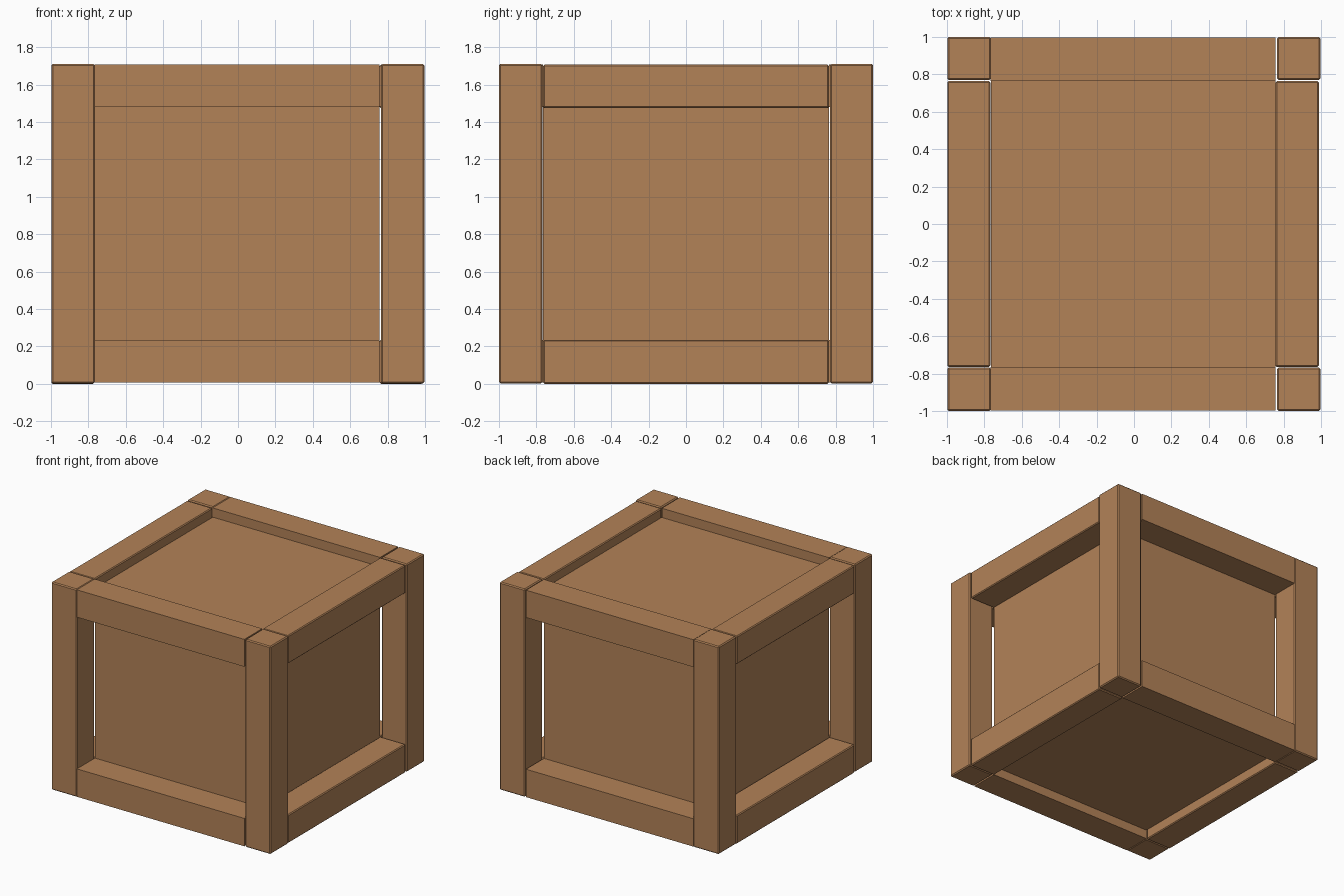
import bpy, bmesh
from mathutils import Vector

if "Cube" in bpy.data.objects:
    bpy.data.objects.remove(bpy.data.objects["Cube"])

wood = bpy.data.materials.new("brown wood")
wood.diffuse_color = (0.45, 0.224, 0.097, 1)
wood.use_nodes = True
wood.node_tree.nodes["Principled BSDF"].inputs["Base Color"].default_value = wood.diffuse_color


def block(name, lo, hi, bevel=0.0):
    """Axis-aligned beam between two corners, with an optional small chamfer."""
    lo, hi = Vector(lo), Vector(hi)
    bm = bmesh.new()
    bmesh.ops.create_cube(bm, size=1)
    for v in bm.verts:
        v.co = Vector((v.co[i] * (hi[i] - lo[i]) for i in range(3)))
    if bevel:
        bmesh.ops.bevel(bm, geom=bm.edges[:], offset=bevel, segments=1,
                        affect='EDGES')
    me = bpy.data.meshes.new(name)
    bm.to_mesh(me)
    bm.free()
    me.materials.append(wood)
    ob = bpy.data.objects.new(name, me)
    ob.location = (lo + hi) / 2
    bpy.context.collection.objects.link(ob)


# recessed inner box forming all six panels
block("inner_panels", (-0.765, -0.765, 0.08), (0.757, 0.765, 1.63))

# four corner posts
for xn, x0, x1 in (("left", -0.998, -0.765), ("right", 0.765, 0.996)):
    for yn, y0, y1 in (("front", -1, -0.768), ("back", 0.77, 1)):
        block(f"{yn}_{xn}_post", (x0, y0, 0.003), (x1, y1, 1.71), 0.008)

# horizontal rails, bottom and top
for zn, z0, z1 in (("bottom", 0.0, 0.235), ("top", 1.475, 1.706)):
    for yn, y0, y1 in (("front", -0.998, -0.765), ("back", 0.765, 0.998)):
        block(f"{zn}_{yn}_rail", (-0.766, y0, z0 + 0.006), (0.756, y1, z1))
    for xn, x0, x1 in (("left", -0.998, -0.768), ("right", 0.757, 0.988)):
        block(f"{zn}_{xn}_rail", (x0, -0.764, z0), (x1, 0.764, z1), 0.007)
